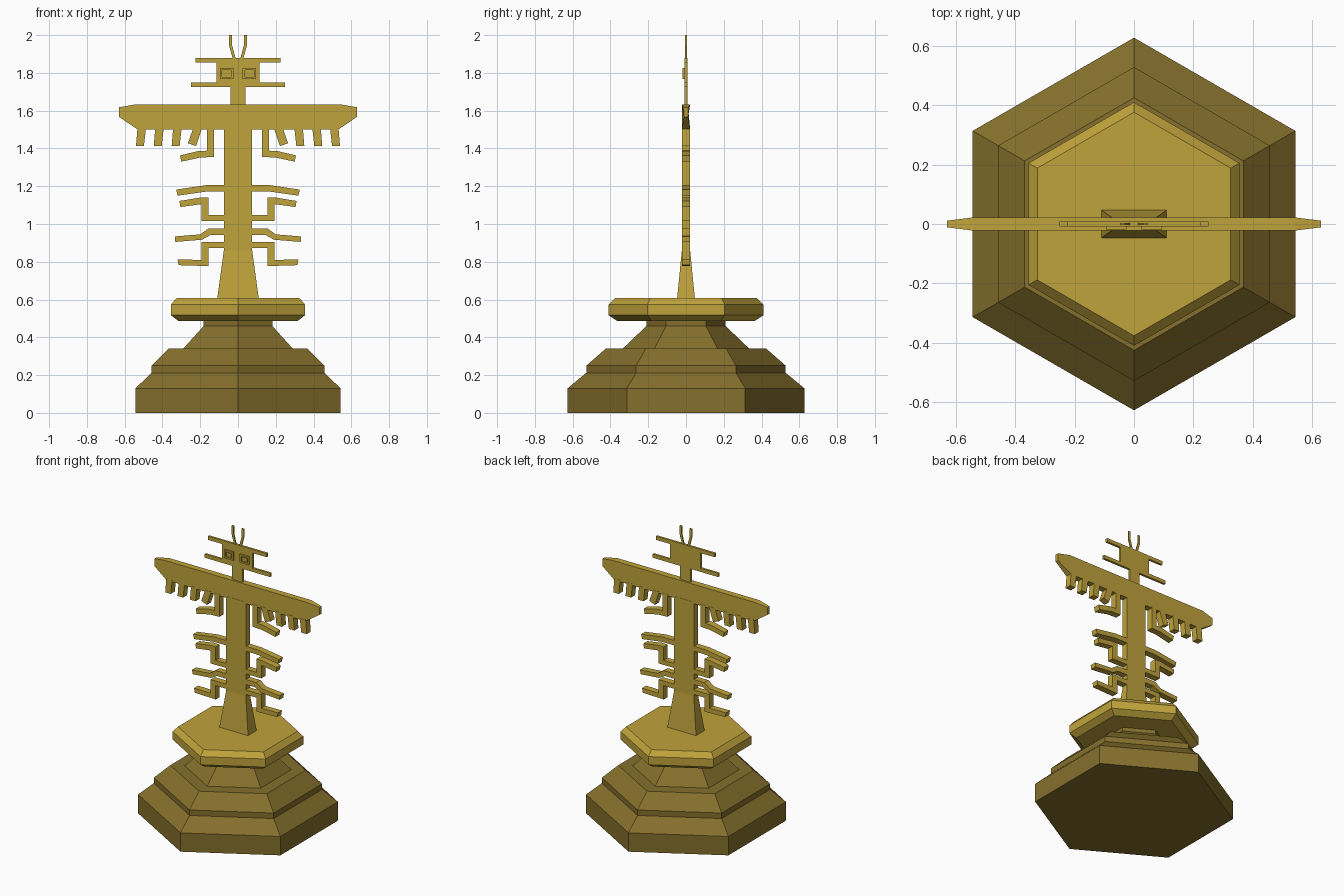
import bpy, bmesh, math


def material(name, rgb):
    m = bpy.data.materials.new(name)
    m.diffuse_color = (*rgb, 1)
    return m


gold = material("gold", (0.53, 0.37, 0.045))
bronze = material("dark bronze", (0.235, 0.16, 0.025))


def make(name, bm, mat):
    bmesh.ops.recalc_face_normals(bm, faces=bm.faces)
    me = bpy.data.meshes.new(name)
    bm.to_mesh(me)
    bm.free()
    me.materials.append(mat)
    ob = bpy.data.objects.new(name, me)
    bpy.context.collection.objects.link(ob)
    return ob


def loft(name, rings, mat):
    """Skin a stack of equal-length point rings and cap both ends."""
    bm = bmesh.new()
    rows = [[bm.verts.new(p) for p in ring] for ring in rings]
    n = len(rows[0])
    for a, b in zip(rows, rows[1:]):
        for i in range(n):
            j = (i + 1) % n
            bm.faces.new((a[i], a[j], b[j], b[i]))
    bm.faces.new(rows[0])
    bm.faces.new(rows[-1])
    return make(name, bm, mat)


def hexagon(r, z):
    return [(r * math.sin(i * math.pi / 3), r * math.cos(i * math.pi / 3), z) for i in range(6)]


def rect(hx, hy, z):
    return [(-hx, -hy, z), (hx, -hy, z), (hx, hy, z), (-hx, hy, z)]


def plate(name, pts, y0, y1, taper=None):
    """Extrude an x-z outline from y0 to y1; taper scales y by x."""
    s = taper or (lambda x: 1)
    return loft(name, [[(x, y * s(x), z) for x, z in pts] for y in (y0, y1)], gold)


def pair(name, pts, y0, y1):
    for side, sx in (("right", 1), ("left", -1)):
        plate(f"{name}_{side}", [(x * sx, z) for x, z in pts], y0, y1)


def box(x0, x1, z0, z1):
    return [(x0, z0), (x1, z0), (x1, z1), (x0, z1)]


# Stepped hexagonal base and platform
loft("stepped_base", [hexagon(r, z) for r, z in (
    (0.627, 0), (0.627, 0.13), (0.528, 0.212), (0.528, 0.25), (0.425, 0.34),
    (0.335, 0.34), (0.21, 0.46), (0.21, 0.49))], bronze)
loft("platform", [hexagon(r, z) for r, z in (
    (0.365, 0.487), (0.41, 0.517), (0.41, 0.573), (0.376, 0.608))], gold)

# Post with a flared foot
T = 0.022
loft("post", [rect(0.11, 0.047, 0.605), rect(0.075, T, 0.86), rect(0.075, T, 1.51)], gold)

# Crossarm, thinned toward its tips
half = [(0.53, 1.5), (0.63, 1.567), (0.63, 1.618), (0.543, 1.633)]
plate("crossarm", half + [(-x, z) for x, z in reversed(half)], -T, T,
      lambda x: 0.5 if abs(x) > 0.6 else 1)

# Hanging feathers
for i, x in enumerate((0.487, 0.393, 0.298)):
    pair(f"feather_{i}", [(x, 1.51), (x + 0.045, 1.51), (x + 0.053, 1.414), (x + 0.011, 1.414)], -T, T)
pair("slanted_feather", [(0.19, 1.51), (0.236, 1.51), (0.265, 1.428), (0.222, 1.412)], -T, T)

# Brackets and side branches
branches = {
    "top_bracket": [(0.127, 1.51), (0.127, 1.355), (0.2, 1.352), (0.3, 1.33), (0.307, 1.363),
                    (0.21, 1.386), (0.165, 1.388), (0.165, 1.51)],
    "upper_branch": [(0.07, 1.172), (0.165, 1.172), (0.32, 1.15), (0.327, 1.182), (0.165, 1.206), (0.07, 1.206)],
    "middle_bracket": [(0.07, 1.016), (0.193, 1.016), (0.193, 1.105), (0.305, 1.09), (0.31, 1.122),
                       (0.2, 1.14), (0.155, 1.14), (0.155, 1.048), (0.07, 1.048)],
    "lower_branch": [(0.07, 0.942), (0.145, 0.942), (0.19, 0.917), (0.332, 0.905), (0.335, 0.934),
                     (0.2, 0.945), (0.155, 0.977), (0.07, 0.977)],
    "bottom_bracket": [(0.07, 0.905), (0.193, 0.905), (0.193, 0.81), (0.32, 0.812), (0.315, 0.782),
                       (0.155, 0.777), (0.155, 0.873), (0.07, 0.873)],
}
for name, pts in branches.items():
    pair(name, pts, -T, T)

# Thin head: neck, face and two crossbars as one outline
H = 0.008
half = [(0.04, 1.625), (0.04, 1.725), (0.25, 1.725), (0.25, 1.75), (0.115, 1.75),
        (0.115, 1.855), (0.225, 1.855), (0.225, 1.88)]
plate("head", half + [(-x, z) for x, z in reversed(half)], -H, H)

# Antennae
pair("antenna", [(0.012, 1.875), (0.028, 1.875), (0.047, 1.945), (0.047, 2.0), (0.031, 2.0), (0.031, 1.945)],
     -0.004, 0.004)

# Square eyes: raised rim around a small pupil plate
for nm, b in (("top", (0.025, 0.095, 1.815, 1.826)), ("bottom", (0.025, 0.095, 1.768, 1.779)),
              ("inner", (0.025, 0.036, 1.779, 1.815)), ("outer", (0.084, 0.095, 1.779, 1.815))):
    pair(f"eye_rim_{nm}", box(*b), -0.018, -0.007)
pair("pupil", box(0.042, 0.078, 1.785, 1.809), -0.014, -0.007)
